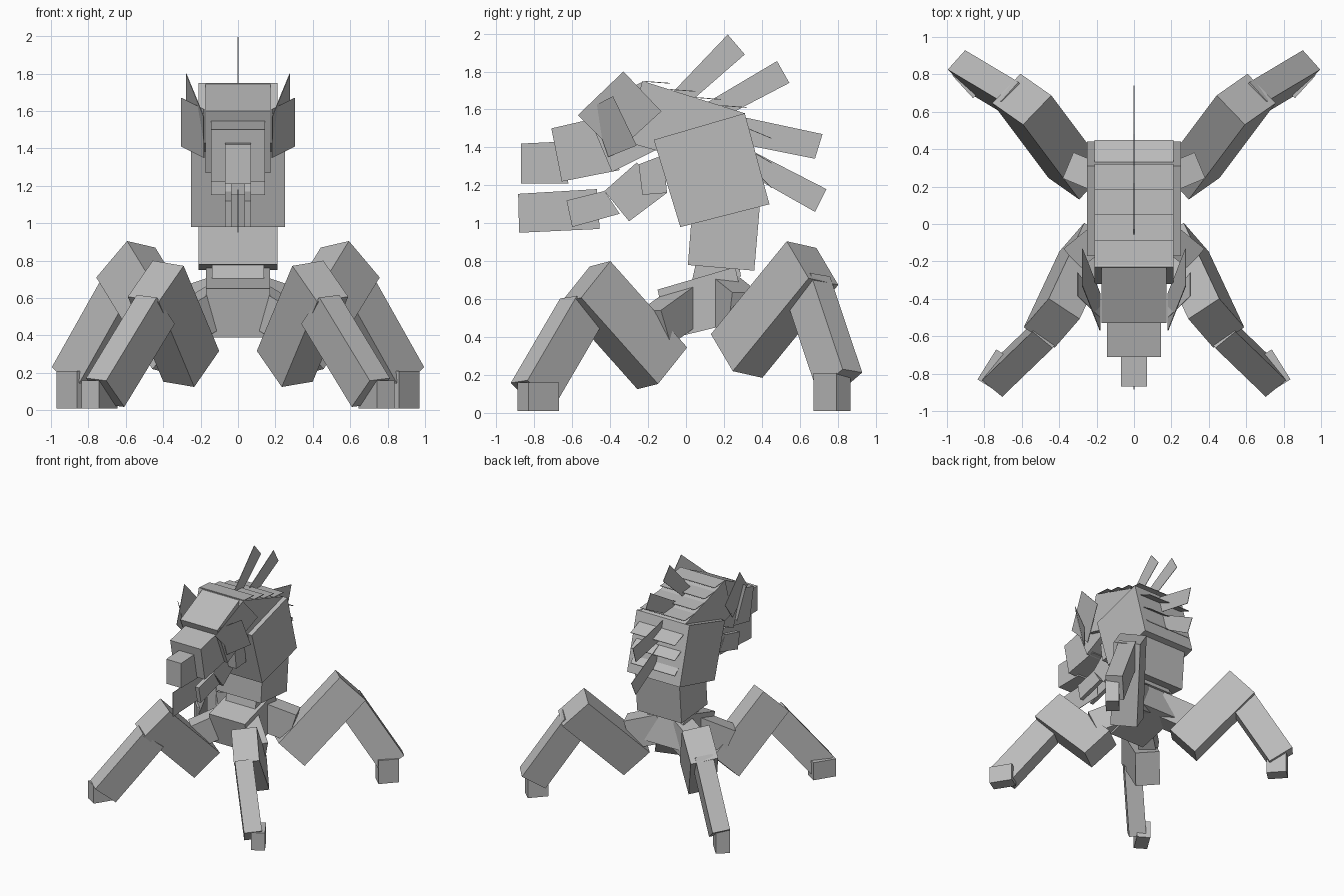
import bpy, bmesh
from mathutils import Vector

cube = bpy.data.objects.get("Cube")
if cube:
    bpy.data.objects.remove(cube, do_unlink=True)

grey = bpy.data.materials.new("plain_grey")
grey.use_nodes = True
GREY = (0.5, 0.5, 0.5, 1)
grey.diffuse_color = GREY
grey.node_tree.nodes["Principled BSDF"].inputs["Base Color"].default_value = GREY


def finish(name, bm):
    bmesh.ops.recalc_face_normals(bm, faces=bm.faces)
    mesh = bpy.data.meshes.new(name)
    bm.to_mesh(mesh)
    bm.free()
    mesh.materials.append(grey)
    obj = bpy.data.objects.new(name, mesh)
    bpy.context.collection.objects.link(obj)
    return obj


def slab(name, corners, push):
    """Extrude a flat outline of 3D corners along a vector."""
    bm = bmesh.new()
    face = bm.faces.new([bm.verts.new(c) for c in corners])
    ext = bmesh.ops.extrude_face_region(bm, geom=[face])["geom"]
    bmesh.ops.translate(bm, vec=push, verts=[v for v in ext if isinstance(v, bmesh.types.BMVert)])
    return finish(name, bm)


def block(name, profile, x0, x1):
    """Side profile (y, z) extruded from x0 to x1."""
    return slab(name, [(x0, y, z) for y, z in profile], (x1 - x0, 0, 0))


def limb(name, start, end, side, w, h):
    """Box running from start to end, w wide along side and h deep."""
    a, b = Vector(start), Vector(end)
    axis = b - a
    d = axis.normalized()
    s = Vector(side)
    s = (s - d * s.dot(d)).normalized()
    n = d.cross(s)
    corners = [a + s * (i * w / 2) + n * (j * h / 2) for i, j in ((-1, -1), (1, -1), (1, 1), (-1, 1))]
    return slab(name, corners, axis)


# Body, neck and head
for name, half, profile in (
    ("pelvis", .17, [(-.15, .65), (.26, .77), (.32, .49), (-.09, .39)]),
    ("waist", .14, [(.05, .78), (.28, .78), (.29, .72), (.03, .69)]),
    ("abdomen", .21, [(.03, 1.04), (.39, 1.1), (.36, .75), (.01, .78)]),
    ("chest", .25, [(-.17, 1.44), (.31, 1.58), (.44, 1.1), (-.03, .98)]),
    ("shoulders", .21, [(-.23, 1.75), (.31, 1.58), (.21, 1.28), (-.32, 1.43)]),
    ("neck", .145, [(-.25, 1.31), (-.12, 1.36), (-.1, 1.16), (-.23, 1.15)]),
    ("head", .175, [(-.53, 1.6), (-.23, 1.745), (-.09, 1.42), (-.39, 1.27)]),
    ("snout", .145, [(-.71, 1.5), (-.45, 1.56), (-.35, 1.28), (-.655, 1.22)]),
    ("nose", .07, [(-.87, 1.42), (-.66, 1.43), (-.62, 1.21), (-.87, 1.21)]),
    ("chin_fin", .002, [(-.885, 1.155), (-.47, 1.18), (-.455, .97), (-.88, .95)]),
    ("back_spine_1", .002, [(.22, 1.995), (.31, 1.89), (0, 1.62), (-.09, 1.67)]),
    ("back_spine_2", .002, [(.48, 1.855), (.545, 1.74), (.2, 1.56), (.1, 1.63)]),
    ("back_spine_3", .002, [(.3, 1.56), (.72, 1.47), (.68, 1.34), (.28, 1.42)]),
    ("back_spine_4", .002, [(.37, 1.37), (.74, 1.18), (.68, 1.06), (.38, 1.23)]),
):
    block(name, profile, -half, half)

# Overlapping scales on top and down the back
for i in range(4):
    y = -.22 + i * .135
    z = 1.75 - i * .0425
    block(f"top_scale_{i + 1}", [(y, z), (y + .135, z - .01), (y + .135, z - .014), (y, z - .004)], -.21, .21)
for i in range(3):
    y, z = .33 + i * .035, 1.5 - i * .13
    block(f"back_scale_{i + 1}", [(y, z), (.45, z - .05), (.45, z - .054), (y, z - .004)], -.21, .21)

# Paired parts, built on +x and repeated on -x
for side, s in (("left", 1), ("right", -1)):
    def P(x, y, z):
        return (s * x, y, z)

    # Feelers under the snout
    block(f"{side}_feeler_arm", [(-.43, 1.17), (-.26, 1.32), (-.1, 1.16), (-.3, 1.01)], s * .035, s * .07)
    block(f"{side}_feeler_tip", [(-.63, 1.12), (-.43, 1.17), (-.35, 1.05), (-.6, .98)], s * .035, s * .07)

    # Two flared ear plates
    slab(f"{side}_rear_ear", [P(.275, -.33, 1.8), P(.275, -.13, 1.59), P(.18, -.37, 1.37), P(.18, -.57, 1.57)],
         P(.004, 0, 0))
    slab(f"{side}_front_ear", [P(.3, -.385, 1.67), P(.3, -.26, 1.41), P(.18, -.41, 1.35), P(.18, -.5, 1.61)],
         P(.004, 0, 0))

    # Front leg
    limb(f"{side}_front_hip", P(.08, .02, .58), P(.3, -.16, .45), P(0, 0, 1), .2, .14)
    limb(f"{side}_front_thigh", P(.25, -.125, .235), P(.44, -.53, .69), P(-.17, -.11, -.03), .2, .28)
    limb(f"{side}_front_shin", P(.44, -.55, .54), P(.71, -.81, .095), P(-.82, -.57, 0), .14, .22)
    limb(f"{side}_front_foot", P(.69, -.7, .085), P(.79, -.86, .085), P(-.82, -.5, 0), .11, .15)

    # Rear leg
    limb(f"{side}_rear_hip", P(.08, .2, .6), P(.32, .3, .52), P(0, 0, 1), .24, .15)
    limb(f"{side}_rear_thigh", P(.3, .267, .3), P(.6, .667, .79), P(-.15, .155, -.035), .22, .28)
    limb(f"{side}_rear_shin", P(.6, .64, .67), P(.885, .81, .163), P(-.725, .69, 0), .14, .22)
    limb(f"{side}_rear_foot", P(.82, .71, .11), P(.93, .83, .11), P(-.72, .69, 0), .11, .2)
